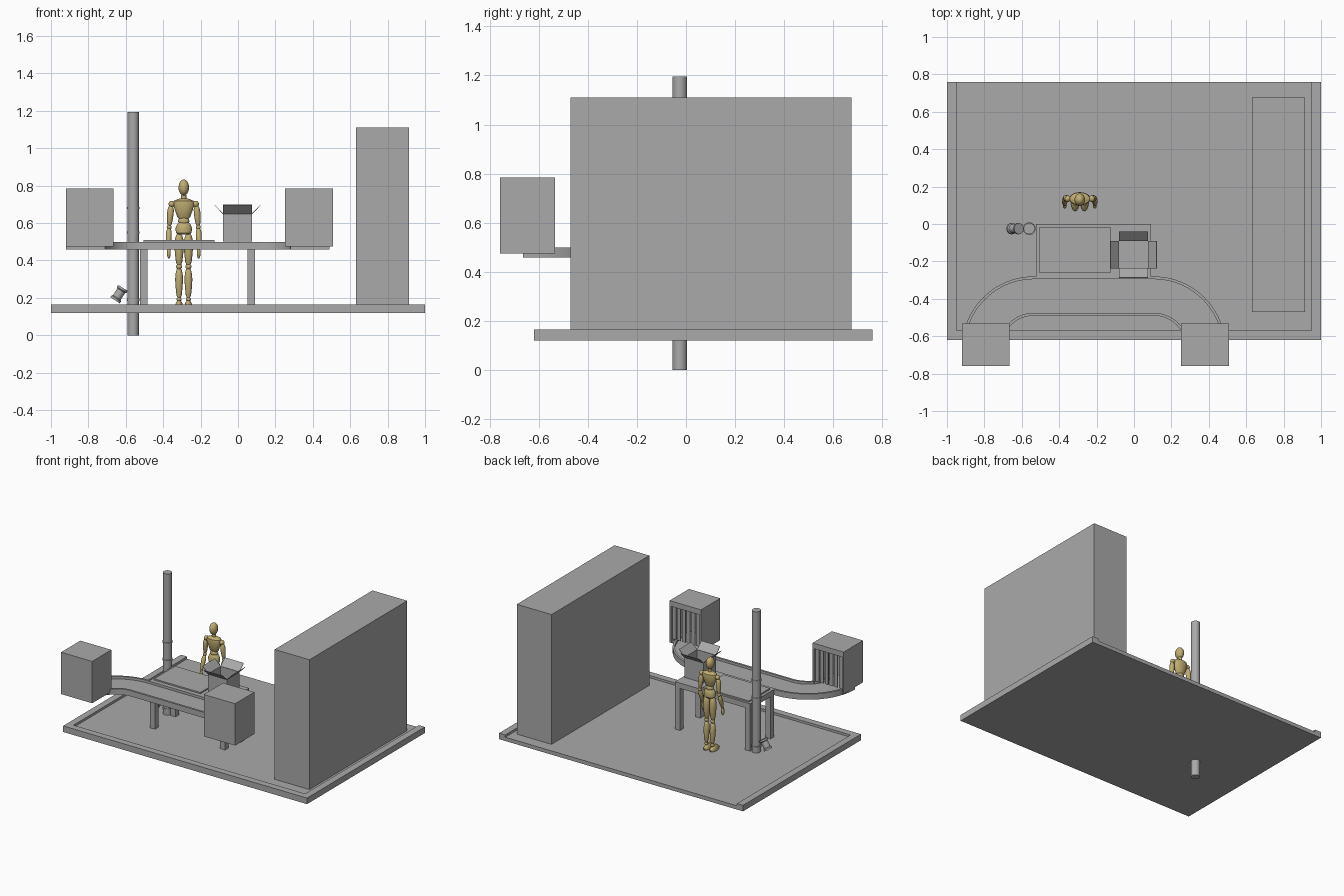
import bpy, bmesh, math
from mathutils import Vector

if "Cube" in bpy.data.objects:
    bpy.data.objects.remove(bpy.data.objects["Cube"])


def material(name, col):
    m = bpy.data.materials.new(name)
    m.diffuse_color = (*col, 1)
    m.use_nodes = True
    m.node_tree.nodes["Principled BSDF"].inputs["Base Color"].default_value = m.diffuse_color
    return m


GREY = material("plain_grey", (0.40, 0.40, 0.40))
WOOD = material("light_wood", (0.53, 0.42, 0.17))


def finish(name, bm, mat=GREY, smooth=False):
    bmesh.ops.recalc_face_normals(bm, faces=bm.faces)
    me = bpy.data.meshes.new(name)
    bm.to_mesh(me)
    bm.free()
    me.materials.append(mat)
    ob = bpy.data.objects.new(name, me)
    bpy.context.collection.objects.link(ob)
    if smooth:
        bpy.ops.object.select_all(action='DESELECT')
        ob.select_set(True)
        bpy.context.view_layer.objects.active = ob
        bpy.ops.object.shade_smooth_by_angle(angle=math.radians(35))
    return ob


def box(name, x0, x1, y0, y1, z0, z1):
    bm = bmesh.new()
    bmesh.ops.create_cube(bm, size=1)
    for v in bm.verts:
        v.co = ((x0 + x1) / 2 + v.co.x * (x1 - x0), (y0 + y1) / 2 + v.co.y * (y1 - y0),
                (z0 + z1) / 2 + v.co.z * (z1 - z0))
    return finish(name, bm)


def lathe(name, a, b, profile, mat=GREY, seg=24, flat=1.0):
    """Round part along a->b; profile is (fraction of length, radius); flat scales its depth in y."""
    a, b = Vector(a), Vector(b)
    rot = (b - a).to_track_quat('Z', 'Y')
    bm = bmesh.new()
    rings = []
    for t, r in profile:
        ring = []
        for i in range(seg):
            ang = 2 * math.pi * i / seg
            p = rot @ Vector((r * math.cos(ang), r * math.sin(ang), 0))
            p.y *= flat
            ring.append(bm.verts.new(a.lerp(b, t) + p))
        rings.append(ring)
    for lo, hi in zip(rings, rings[1:]):
        for i in range(seg):
            bm.faces.new((lo[i], lo[(i + 1) % seg], hi[(i + 1) % seg], hi[i]))
    bm.faces.new(rings[0])
    bm.faces.new(rings[-1])
    return finish(name, bm, mat, True)


def ball(name, c, r):
    bm = bmesh.new()
    bmesh.ops.create_uvsphere(bm, u_segments=20, v_segments=12, radius=1)
    for v in bm.verts:
        v.co = [c[i] + v.co[i] * r[i] for i in range(3)]
    return finish(name, bm, WOOD, True)


# Floor slab with a low rim on three sides
box("floor", -0.95, 0.95, -0.57, 0.76, 0.12, 0.148)
box("rim_left", -1, -0.95, -0.62, 0.76, 0.12, 0.165)
box("rim_right", 0.95, 1, -0.62, 0.76, 0.12, 0.165)
box("rim_front", -0.95, 0.95, -0.62, -0.57, 0.12, 0.165)
FLOOR = 0.148

# Tall cabinet
box("tall_cabinet", 0.63, 0.915, -0.47, 0.675, FLOOR, 1.11)

# Vertical pipe with collars and a short angled branch
PX, PY = -0.56, -0.025
lathe("vertical_pipe", (PX, PY, 0), (PX, PY, 1.195), [(0, 0.03), (1, 0.03)], seg=32)
for z in (0.19, 0.55, 0.68):
    lathe("pipe_collar", (PX, PY, z - 0.006), (PX, PY, z + 0.006), [(0, 0.034), (1, 0.034)], seg=32)
lathe("pipe_branch", (-0.657, PY, 0.187), (-0.615, PY, 0.253),
      [(0, 0.03), (0.15, 0.03), (0.22, 0.024), (0.78, 0.024), (0.85, 0.03), (1, 0.03)])

# Table
box("table_top", -0.525, 0.09, -0.28, 0.0, 0.46, 0.5)
box("table_plate", -0.505, -0.125, -0.262, -0.015, 0.5, 0.51)
for x in (-0.525, 0.05):
    for y in (-0.28, -0.04):
        box("table_leg", x, x + 0.04, y, y + 0.04, FLOOR, 0.46)


# Curved conveyor: a half-loop band between two radii
def band(name, r0, r1, z0, z1):
    cl, cr, cy, n = -0.535, 0.105, -0.665, 20
    bm = bmesh.new()
    sections = []
    for c, start in ((cl, math.pi), (cr, math.pi / 2)):
        for i in range(n + 1):
            a = start - math.pi / 2 * i / n
            sections.append([bm.verts.new((c + r * math.cos(a), cy + r * math.sin(a), z))
                             for r, z in ((r0, z0), (r1, z0), (r1, z1), (r0, z1))])
    for s, t in zip(sections, sections[1:]):
        for i in range(4):
            j = (i + 1) % 4
            bm.faces.new((s[i], s[j], t[j], t[i]))
    bm.faces.new(sections[0])
    bm.faces.new(sections[-1])
    return finish(name, bm, GREY, True)


band("conveyor_belt", 0.19, 0.37, 0.458, 0.482)
band("conveyor_outer_rail", 0.37, 0.385, 0.458, 0.5)
band("conveyor_inner_rail", 0.175, 0.19, 0.458, 0.5)

# Hollow scanner housings with strip curtains facing the back
for x0, x1 in ((-0.92, -0.665), (0.25, 0.507)):
    y0, y1, z0, z1, t = -0.758, -0.533, 0.475, 0.785, 0.012
    box("housing_front", x0, x1, y0, y0 + t, z0, z1)
    box("housing_top", x0, x1, y0 + t, y1, z1 - t, z1)
    box("housing_bottom", x0, x1, y0 + t, y1, z0, z0 + 0.006)
    box("housing_left", x0, x0 + t, y0 + t, y1, z0 + 0.006, z1 - t)
    box("housing_right", x1 - t, x1, y0 + t, y1, z0 + 0.006, z1 - t)
    box("housing_header", x0 + t, x1 - t, y1 - t, y1, z1 - 0.04, z1 - t)
    n = 6
    pitch = (x1 - x0 - 2 * t) / n
    for i in range(n):
        xs = x0 + t + i * pitch
        box("curtain_strip", xs + 0.005, xs + pitch - 0.005, y1 - 0.014, y1 - 0.008, 0.503, z1 - 0.04)

# Open carton with four raised flaps
cx0, cx1, cy0, cy1, cz = -0.08, 0.075, -0.237, -0.09, 0.65
bm = bmesh.new()
lo = [bm.verts.new((x, y, 0.502)) for x, y in ((cx0, cy0), (cx1, cy0), (cx1, cy1), (cx0, cy1))]
hi = [bm.verts.new((v.co.x, v.co.y, cz)) for v in lo]
bm.faces.new(lo)
for i, out in enumerate(((0, -1), (1, 0), (0, 1), (-1, 0))):
    j = (i + 1) % 4
    bm.faces.new((lo[i], lo[j], hi[j], hi[i]))
    d = Vector((out[0] * 0.046, out[1] * 0.05, 0.047))
    p, q = [bm.verts.new(hi[k].co) for k in (i, j)]
    bm.faces.new((p, q, bm.verts.new(q.co + d), bm.verts.new(p.co + d)))
carton = finish("open_carton", bm)
sol = carton.modifiers.new("thickness", 'SOLIDIFY')
sol.thickness = 0.003
sol.offset = 0

# Jointed wooden figure facing the table
MX, MY = -0.29, 0.135
ROUND = [(0, 0.35), (0.06, 0.65), (0.2, 0.92), (0.4, 1), (0.65, 0.88), (0.9, 0.68), (1, 0.4)]


def limb(name, a, b, r):
    lathe(name, a, b, [(t, k * r) for t, k in ROUND], WOOD, 16)


ball("figure_head", (MX, MY - 0.005, 0.79), (0.028, 0.034, 0.043))
lathe("figure_neck", (MX, MY, 0.72), (MX, MY, 0.765), [(0, 0.014), (1, 0.013)], WOOD, 16)
lathe("figure_chest", (MX, MY, 0.62), (MX, MY, 0.732),
      [(0, 0.022), (0.1, 0.034), (0.4, 0.046), (0.7, 0.057), (0.88, 0.053), (1, 0.022)], WOOD, 24, 0.62)
ball("figure_waist", (MX, MY, 0.61), (0.03, 0.024, 0.024))
lathe("figure_hips", (MX, MY, 0.538), (MX, MY, 0.605),
      [(0, 0.03), (0.15, 0.042), (0.5, 0.044), (0.85, 0.036), (1, 0.026)], WOOD, 24, 0.75)
for s in (-1, 1):
    def at(x, y, z):
        return (MX + s * x, MY + y, z)
    ball("figure_shoulder", at(0.064, 0, 0.702), (0.017,) * 3)
    limb("figure_upper_arm", at(0.068, 0, 0.695), at(0.077, 0.004, 0.585), 0.018)
    ball("figure_elbow", at(0.078, 0.003, 0.578), (0.013,) * 3)
    limb("figure_forearm", at(0.079, 0.002, 0.572), at(0.082, -0.03, 0.475), 0.016)
    ball("figure_wrist", at(0.082, -0.031, 0.47), (0.009,) * 3)
    ball("figure_hand", at(0.08, -0.038, 0.44), (0.01, 0.014, 0.03))
    limb("figure_thigh", at(0.025, 0, 0.545), at(0.025, 0, 0.375), 0.025)
    ball("figure_knee", at(0.025, 0, 0.367), (0.016,) * 3)
    limb("figure_shin", at(0.025, 0, 0.36), at(0.025, 0.005, 0.2), 0.021)
    ball("figure_ankle", at(0.025, 0.005, 0.192), (0.013,) * 3)
    lathe("figure_foot", at(0.025, -0.018, 0.148), at(0.025, -0.018, 0.186),
          [(0, 0.021), (0.3, 0.022), (0.7, 0.016), (1, 0.009)], WOOD, 16, 2.2)
